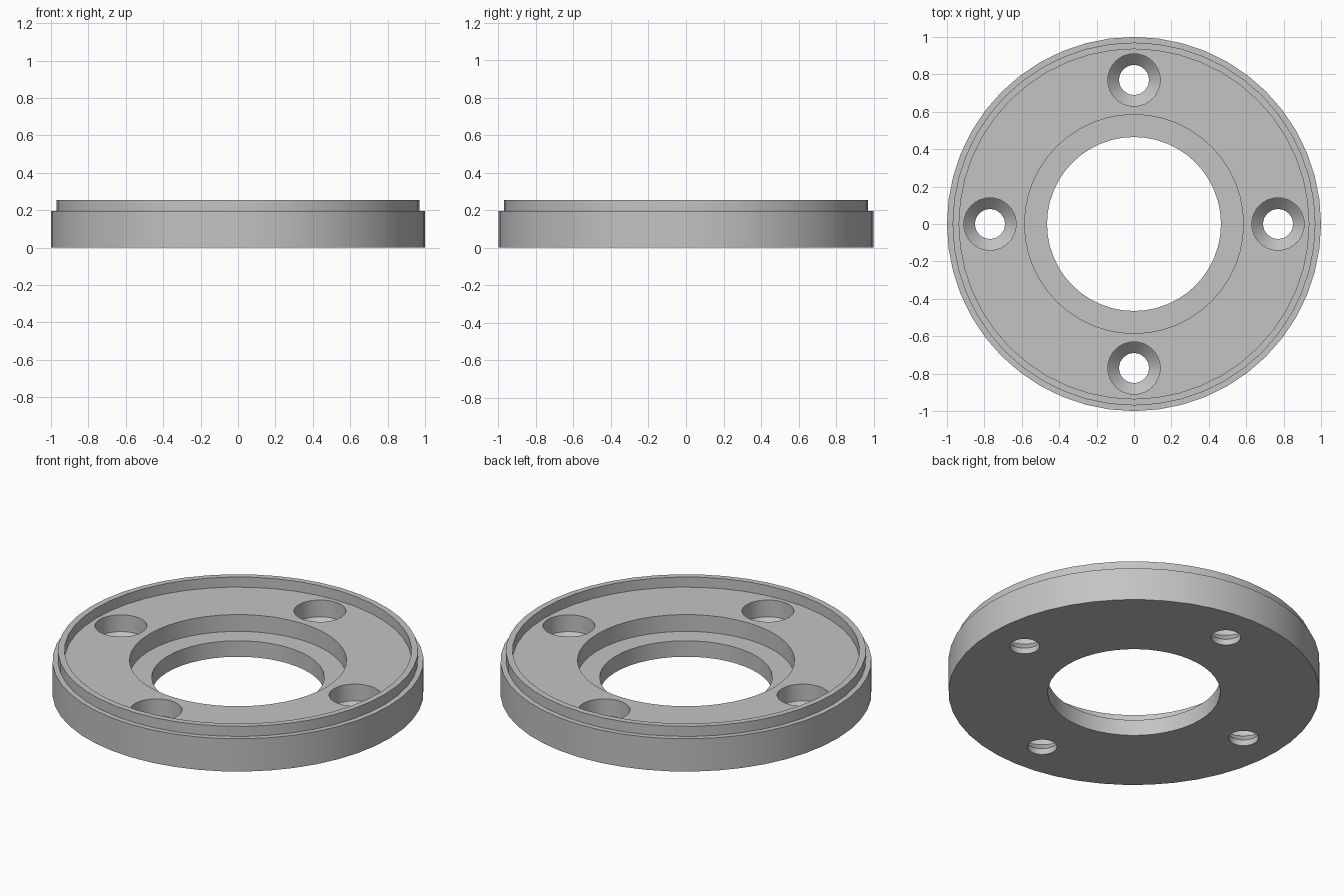
import bpy
import bmesh
from math import cos, sin, pi

default_cube = bpy.data.objects.get("Cube")
if default_cube:
    bpy.data.objects.remove(default_cube, do_unlink=True)

metal = bpy.data.materials.new("plain grey metal")
metal.use_nodes = True
metal.diffuse_color = (0.55, 0.55, 0.55, 1)
metal.node_tree.nodes["Principled BSDF"].inputs["Base Color"].default_value = metal.diffuse_color


def lathe(name, profile, segments, center=(0, 0), ring=False):
    """Turn a (radius, height) profile around a vertical axis into a solid."""
    bm = bmesh.new()
    loops = []
    for r, z in profile:
        angles = [2 * pi * i / segments for i in range(segments)]
        loops.append([bm.verts.new((r * cos(a), r * sin(a), z)) for a in angles])
    pairs = list(zip(loops, loops[1:]))
    if ring:
        pairs.append((loops[-1], loops[0]))
    else:
        bm.faces.new(loops[0])
        bm.faces.new(loops[-1])
    for low, high in pairs:
        for i in range(segments):
            j = (i + 1) % segments
            bm.faces.new((low[i], low[j], high[j], high[i]))
    bmesh.ops.recalc_face_normals(bm, faces=bm.faces)
    mesh = bpy.data.meshes.new(name)
    bm.to_mesh(mesh)
    bm.free()
    mesh.materials.append(metal)
    obj = bpy.data.objects.new(name, mesh)
    obj.location = (*center, 0)
    bpy.context.collection.objects.link(obj)
    return obj


# Flange body: stepped outer edge, raised rim, recessed face, stepped bore
FLOOR, LEDGE, RIM = 0.195, 0.095, 0.255
body_profile = [
    (1.0, 0), (1.0, FLOOR), (0.97, FLOOR), (0.97, RIM),
    (0.935, RIM), (0.935, FLOOR), (0.585, FLOOR), (0.585, LEDGE),
    (0.465, LEDGE), (0.465, 0),
]
flange = lathe("flange_ring", body_profile, 48, ring=True)

# Screw holes: straight pocket, conical seat, through hole
hole_profile = [(0.08, -0.1), (0.08, 0.035), (0.14, LEDGE), (0.14, 0.4)]
cutters = []
for i in range(4):
    a = i * pi / 2
    cutter = lathe("screw_hole_cutter", hole_profile, 32, (0.77 * cos(a), 0.77 * sin(a)))
    cutter.hide_render = True
    cutters.append(cutter)
    cut = flange.modifiers.new("screw_hole", 'BOOLEAN')
    cut.operation = 'DIFFERENCE'
    cut.solver = 'EXACT'
    cut.object = cutter

# Apply the cuts, then discard the cutters
bpy.ops.object.select_all(action='DESELECT')
flange.select_set(True)
bpy.context.view_layer.objects.active = flange
for modifier in list(flange.modifiers):
    bpy.ops.object.modifier_apply(modifier=modifier.name)
for cutter in cutters:
    bpy.data.objects.remove(cutter, do_unlink=True)

bpy.ops.object.shade_smooth_by_angle(angle=pi / 6)
